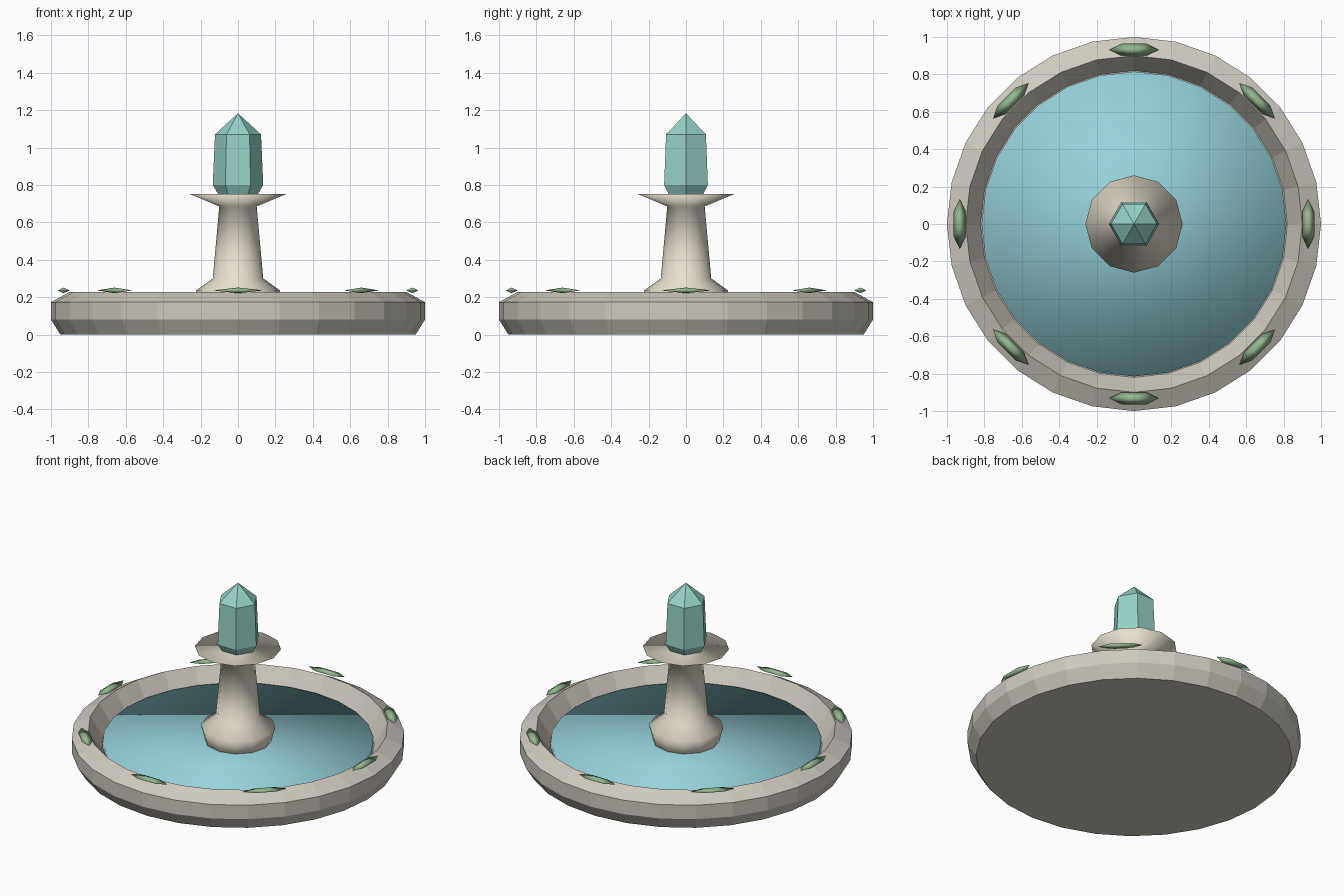
import bpy, bmesh
from math import cos, sin, pi
from mathutils import Matrix

if "Cube" in bpy.data.objects:
    bpy.data.objects.remove(bpy.data.objects["Cube"])


def material(name, rgb):
    m = bpy.data.materials.new(name)
    m.diffuse_color = (*rgb, 1)
    m.use_nodes = True
    m.node_tree.nodes["Principled BSDF"].inputs["Base Color"].default_value = m.diffuse_color
    return m


def lathe(name, profile, sides, mat, smooth=False):
    """Revolve (radius, z) points, listed bottom to top; radius 0 is a pole, open ends are capped."""
    bm = bmesh.new()
    rings = []
    for r, z in profile:
        n = sides if r > 0 else 1
        rings.append([bm.verts.new((r * cos(2 * pi * i / sides), r * sin(2 * pi * i / sides), z))
                      for i in range(n)])
    for a, b in zip(rings, rings[1:]):
        for i in range(sides):
            j = (i + 1) % sides
            quad = [a[i % len(a)], a[j % len(a)], b[j % len(b)], b[i % len(b)]]
            bm.faces.new(list(dict.fromkeys(quad)))
    for ring in (rings[0], rings[-1]):
        if len(ring) > 1:
            bm.faces.new(ring)
    bmesh.ops.recalc_face_normals(bm, faces=bm.faces)
    for f in bm.faces:
        f.smooth = smooth
    me = bpy.data.meshes.new(name)
    bm.to_mesh(me)
    bm.free()
    me.materials.append(mat)
    ob = bpy.data.objects.new(name, me)
    bpy.context.collection.objects.link(ob)
    return ob


stone = material("stone", (0.62, 0.59, 0.52))
pale_stone = material("pale_stone", (0.80, 0.74, 0.62))
water_blue = material("water_blue", (0.30, 0.64, 0.69))
crystal_green = material("crystal_green", (0.31, 0.65, 0.58))
leaf_green = material("leaf_green", (0.30, 0.47, 0.28))

# Round basin with bevelled rim and sloping inner wall
lathe("basin", [(0.95, 0), (1.0, 0.08), (1.0, 0.173), (0.9, 0.228), (0.82, 0.10)], 28, stone)

# Water disc, softly shaded
lathe("water", [(0.815, 0.10), (0.815, 0.14)], 28, water_blue, smooth=True)

# Pedestal with flared foot and dish
lathe("pedestal", [(0.19, 0.10), (0.225, 0.235), (0.135, 0.30), (0.10, 0.685), (0.26, 0.752)],
      12, pale_stone, smooth=True)

# Six-sided crystal
lathe("crystal", [(0.10, 0.74), (0.135, 0.80), (0.123, 1.07), (0, 1.183)], 6, crystal_green)

# Eight leaves around the rim, lying along it
for k in range(8):
    leaf = lathe(f"leaf_{k + 1}", [(0, -1), (1, 0), (0, 1)], 6, leaf_green, smooth=True)
    leaf.data.transform(Matrix.Diagonal((0.134, 0.037, 0.015, 1)))
    leaf.matrix_world = (Matrix.Rotation(k * pi / 4, 4, 'Z')
                         @ Matrix.Translation((0, -0.932, 0.236)))
